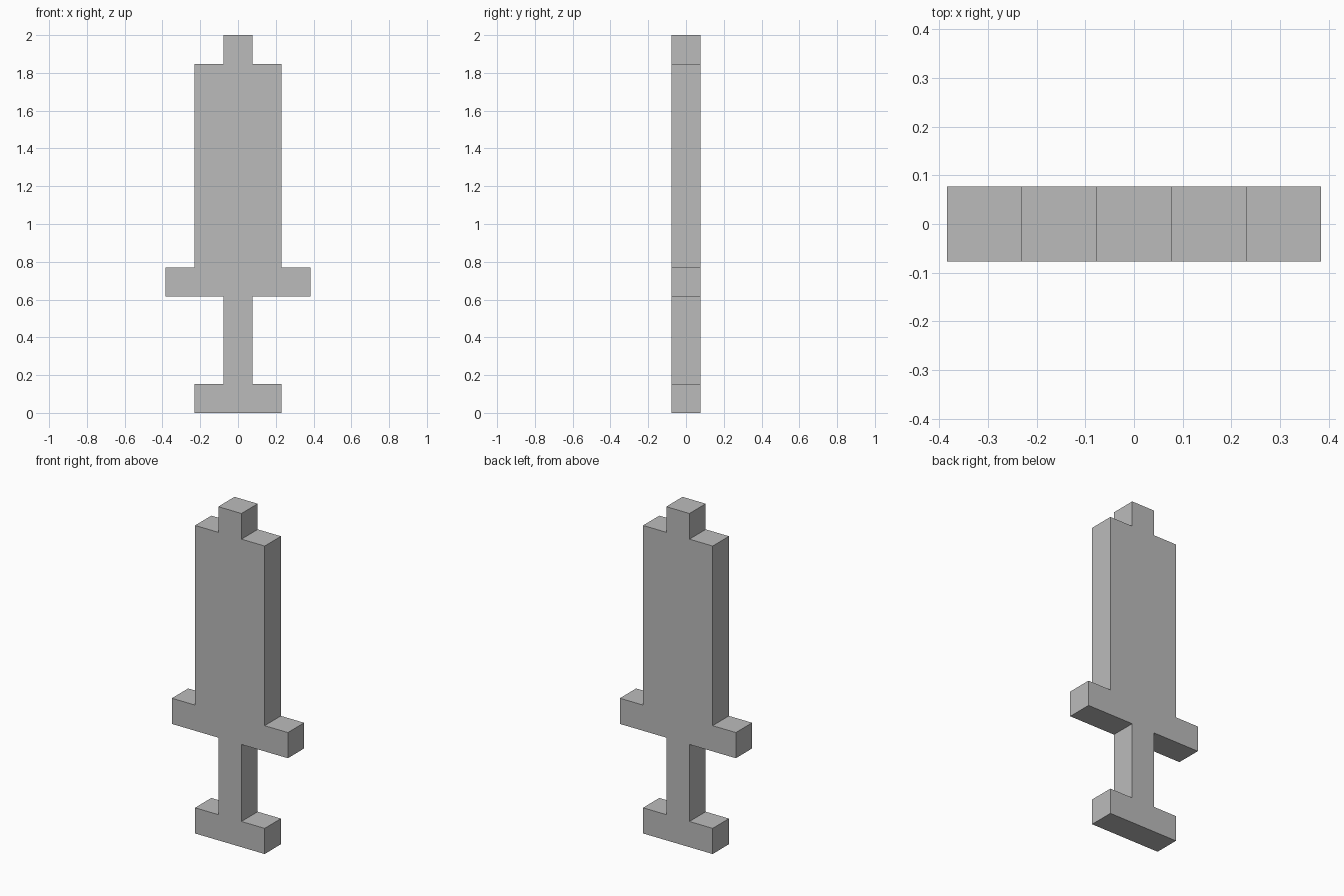
import bpy
import bmesh

cube = bpy.data.objects.get("Cube")
if cube:
    bpy.data.objects.remove(cube, do_unlink=True)

UNIT = 2 / 13  # the sword is 13 blocks tall and one block thick

# Flat grey material
grey = bpy.data.materials.new("plain grey")
grey.use_nodes = True
colour = (0.5, 0.5, 0.5, 1)
grey.diffuse_color = colour
grey.node_tree.nodes["Principled BSDF"].inputs["Base Color"].default_value = colour

# Width and height in blocks, from the bottom up
sections = [
    (3, 1),  # pommel
    (1, 3),  # grip
    (5, 1),  # guard
    (3, 7),  # blade
    (1, 1),  # tip
]

# Stepped right-hand edge, then the same edge mirrored back down
edge = []
z = 0
for width, height in sections:
    x = width * UNIT / 2
    edge += [(x, z), (x, z + height * UNIT)]
    z += height * UNIT
outline = edge + [(-x, z) for x, z in reversed(edge)]

# Extrude the outline from front to back as one solid
bm = bmesh.new()
front = bm.faces.new([bm.verts.new((x, -UNIT / 2, z)) for x, z in outline])
extruded = bmesh.ops.extrude_face_region(bm, geom=[front])
back = [v for v in extruded["geom"] if isinstance(v, bmesh.types.BMVert)]
bmesh.ops.translate(bm, verts=back, vec=(0, UNIT, 0))
# Restore the front cap if the extrusion consumed it
if not front.is_valid:
    bmesh.ops.holes_fill(bm, edges=bm.edges[:])
bmesh.ops.recalc_face_normals(bm, faces=bm.faces[:])

mesh = bpy.data.meshes.new("sword")
bm.to_mesh(mesh)
bm.free()
mesh.materials.append(grey)
sword = bpy.data.objects.new("sword", mesh)
bpy.context.scene.collection.objects.link(sword)
